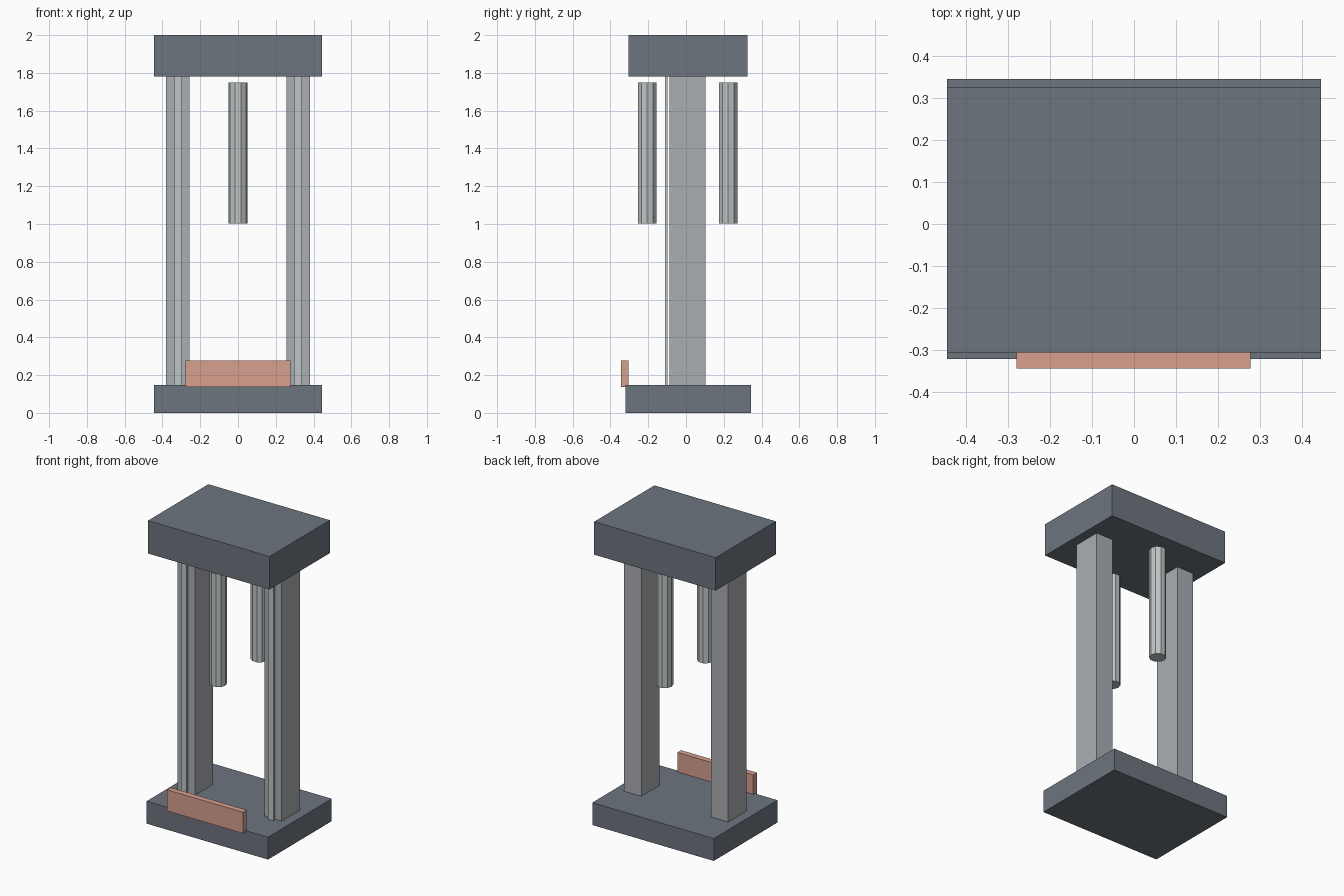
import bpy, math

if "Cube" in bpy.data.objects:
    bpy.data.objects.remove(bpy.data.objects["Cube"])


def material(name, rgb):
    m = bpy.data.materials.new(name)
    m.diffuse_color = (*rgb, 1)
    m.use_nodes = True
    m.node_tree.nodes["Principled BSDF"].inputs["Base Color"].default_value = m.diffuse_color
    return m


slate = material("slate", (0.155, 0.178, 0.21))
steel = material("steel", (0.40, 0.42, 0.45))
bright = material("bright_metal", (0.52, 0.56, 0.56))
copper = material("copper", (0.68, 0.35, 0.27))


def finish(name, mat):
    o = bpy.context.object
    o.name = name
    o.data.materials.append(mat)


def box(name, x, y, z, mat):
    """Box from (min, max) ranges."""
    bpy.ops.mesh.primitive_cube_add(size=1, location=[sum(r) / 2 for r in (x, y, z)])
    bpy.context.object.scale = [r[1] - r[0] for r in (x, y, z)]
    bpy.ops.object.transform_apply(location=False, rotation=False, scale=True)
    finish(name, mat)


def rod(name, x, y, z, radius, mat, sides=10):
    """Upright faceted rod with a flat side towards the front."""
    bpy.ops.mesh.primitive_cylinder_add(
        vertices=sides, radius=radius, depth=z[1] - z[0],
        location=(x, y, sum(z) / 2), rotation=(0, 0, math.pi / sides))
    finish(name, mat)


# Base and top block
box("base", (-0.445, 0.445), (-0.321, 0.345), (0, 0.148), slate)
box("top_block", (-0.445, 0.445), (-0.305, 0.325), (1.782, 2), slate)

# Columns, each with a slim guide rail just in front
for side, s in (("left", -1), ("right", 1)):
    cx = s * 0.318
    box(side + "_column", (cx - 0.0625, cx + 0.0625), (-0.087, 0.103), (0.14, 1.79), steel)
    box(side + "_guide_rail", (cx - 0.021, cx + 0.021), (-0.112, -0.097), (0.14, 1.79), bright)

# Hanging rods below the top block
for name, y in (("front_rod", -0.206), ("back_rod", 0.223)):
    rod(name, 0, y, (1.002, 1.75), 0.0515, bright)

# Front plate
box("front_plate", (-0.279, 0.277), (-0.344, -0.305), (0.137, 0.277), copper)
